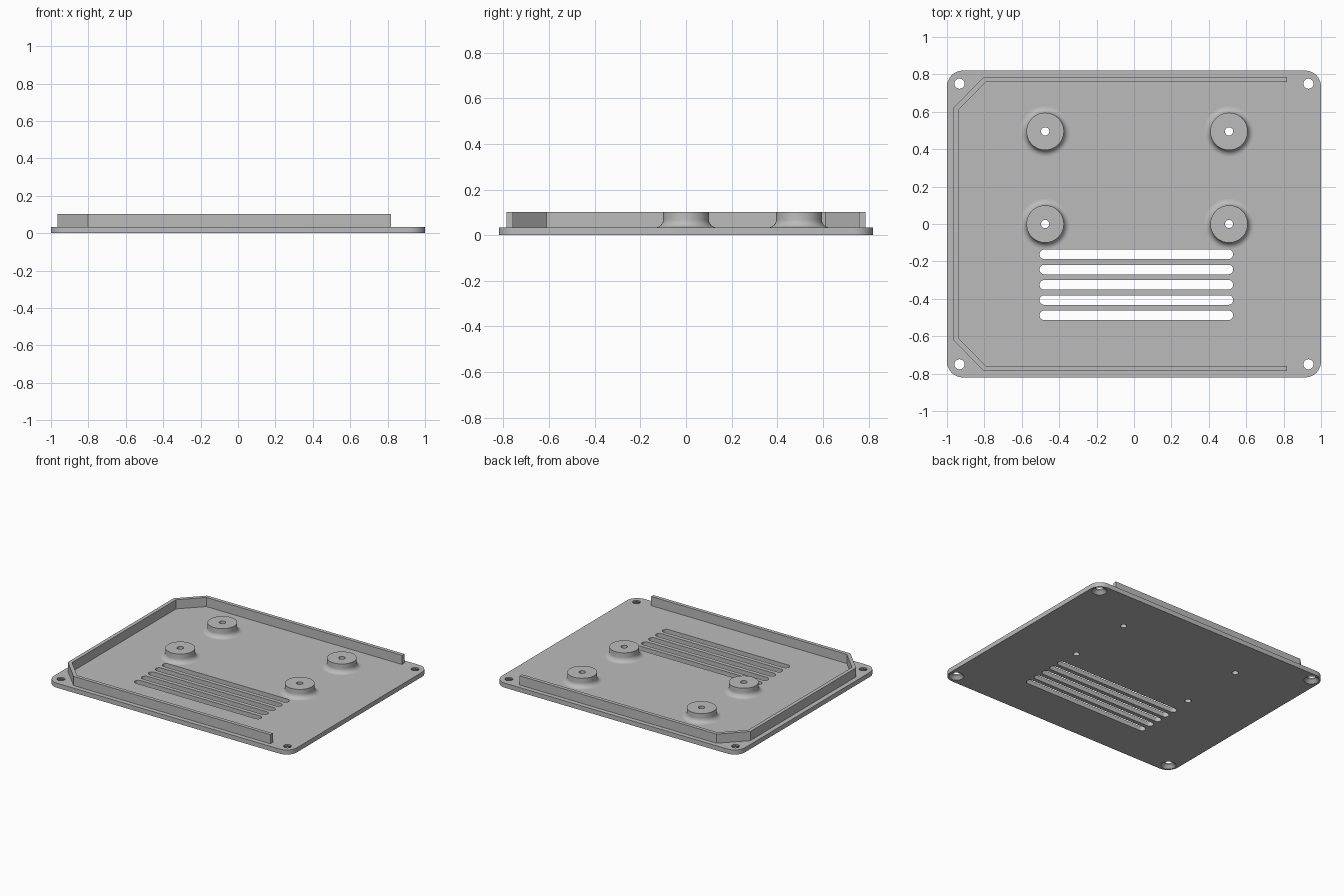
import bpy, bmesh, math

if "Cube" in bpy.data.objects:
    bpy.data.objects.remove(bpy.data.objects["Cube"])

T, H = 0.034, 0.102          # plate thickness, overall height
STANDOFFS = [(x, y) for x in (-0.475, 0.508) for y in (0.0, 0.495)]
CORNERS = [(x, y) for x in (-0.933, 0.933) for y in (-0.75, 0.75)]

grey = bpy.data.materials.new("grey")
grey.diffuse_color = (0.5, 0.5, 0.5, 1)
grey.use_nodes = True
grey.node_tree.nodes["Principled BSDF"].inputs["Base Color"].default_value = grey.diffuse_color


def make(name, bm):
    bmesh.ops.recalc_face_normals(bm, faces=bm.faces)
    me = bpy.data.meshes.new(name)
    bm.to_mesh(me)
    bm.free()
    ob = bpy.data.objects.new(name, me)
    bpy.context.collection.objects.link(ob)
    me.materials.append(grey)
    return ob


def smooth(ob):
    bpy.ops.object.select_all(action='DESELECT')
    ob.select_set(True)
    bpy.context.view_layer.objects.active = ob
    bpy.ops.object.shade_smooth_by_angle(angle=math.radians(30))


def prism(bm, pts, z0, z1):
    face = bm.faces.new([bm.verts.new((x, y, z0)) for x, y in pts])
    top = bmesh.ops.extrude_face_region(bm, geom=[face])["geom"]
    for v in top:
        if isinstance(v, bmesh.types.BMVert):
            v.co.z = z1


def rounded(x0, x1, y0, y1, r, n=12):
    pts = []
    centres = [(x1 - r, y1 - r), (x0 + r, y1 - r), (x0 + r, y0 + r), (x1 - r, y0 + r)]
    for q, (cx, cy) in enumerate(centres):
        for i in range(n + 1):
            a = math.pi / 2 * (q + i / n)
            pts.append((cx + r * math.cos(a), cy + r * math.sin(a)))
    return pts


def lathe(bm, profile, cx, cy, n=48, closed=False):
    rings = [[bm.verts.new((cx + r * math.cos(2 * math.pi * i / n),
                            cy + r * math.sin(2 * math.pi * i / n), z))
              for i in range(n)] for r, z in profile]
    for a, b in zip(rings, rings[1:]):
        for i in range(n):
            j = (i + 1) % n
            bm.faces.new((a[i], a[j], b[j], b[i]))
    if closed:
        bm.faces.new(rings[0])
        bm.faces.new(rings[-1])


# Base plate with rounded corners
bm = bmesh.new()
prism(bm, rounded(-1, 1, -0.82, 0.82, 0.085), 0, T)
plate = make("base_plate", bm)

# Cutters: vent slots, standoff bores and countersunk corner holes
bm = bmesh.new()
for k in range(5):
    y = -0.162 - 0.0815 * k
    prism(bm, rounded(-0.505, 0.53, y - 0.0255, y + 0.0255, 0.0254), -0.05, 0.15)
for x, y in STANDOFFS:
    lathe(bm, [(0.022, -0.05), (0.022, 0.15)], x, y, closed=True)
for x, y in CORNERS:
    lathe(bm, [(0.051, -0.05), (0.051, 0), (0.027, 0.024), (0.027, 0.15)], x, y, closed=True)
cutter = make("hole_cutter", bm)
cutter.hide_render = True
mod = plate.modifiers.new("holes", 'BOOLEAN')
mod.operation, mod.solver, mod.object = 'DIFFERENCE', 'EXACT', cutter
bpy.context.view_layer.objects.active = plate
bpy.ops.object.modifier_apply(modifier=mod.name)
bpy.data.objects.remove(cutter)
smooth(plate)

# Standoffs with a fillet at the foot and a bore through the middle
R, F = 0.1, 0.034
fillet = [(R + F - F * math.sin(a), T + F - F * math.cos(a))
          for a in (math.pi / 2 * i / 8 for i in range(9))]
for k, (x, y) in enumerate(STANDOFFS):
    bm = bmesh.new()
    lathe(bm, fillet + [(R, H), (0.022, H), (0.022, T)], x, y)
    smooth(make(f"standoff_{k + 1}", bm))

# Lip wall, open on the right, with two chamfered corners
outer = [(0.818, 0.786), (-0.803, 0.786), (-0.965, 0.622)]
inner = [(-0.938, 0.611), (-0.792, 0.759), (0.818, 0.759)]
flip = lambda pts: [(x, -y) for x, y in reversed(pts)]
bm = bmesh.new()
prism(bm, outer + flip(outer) + flip(inner) + inner, T, H)
make("lip_wall", bm)
